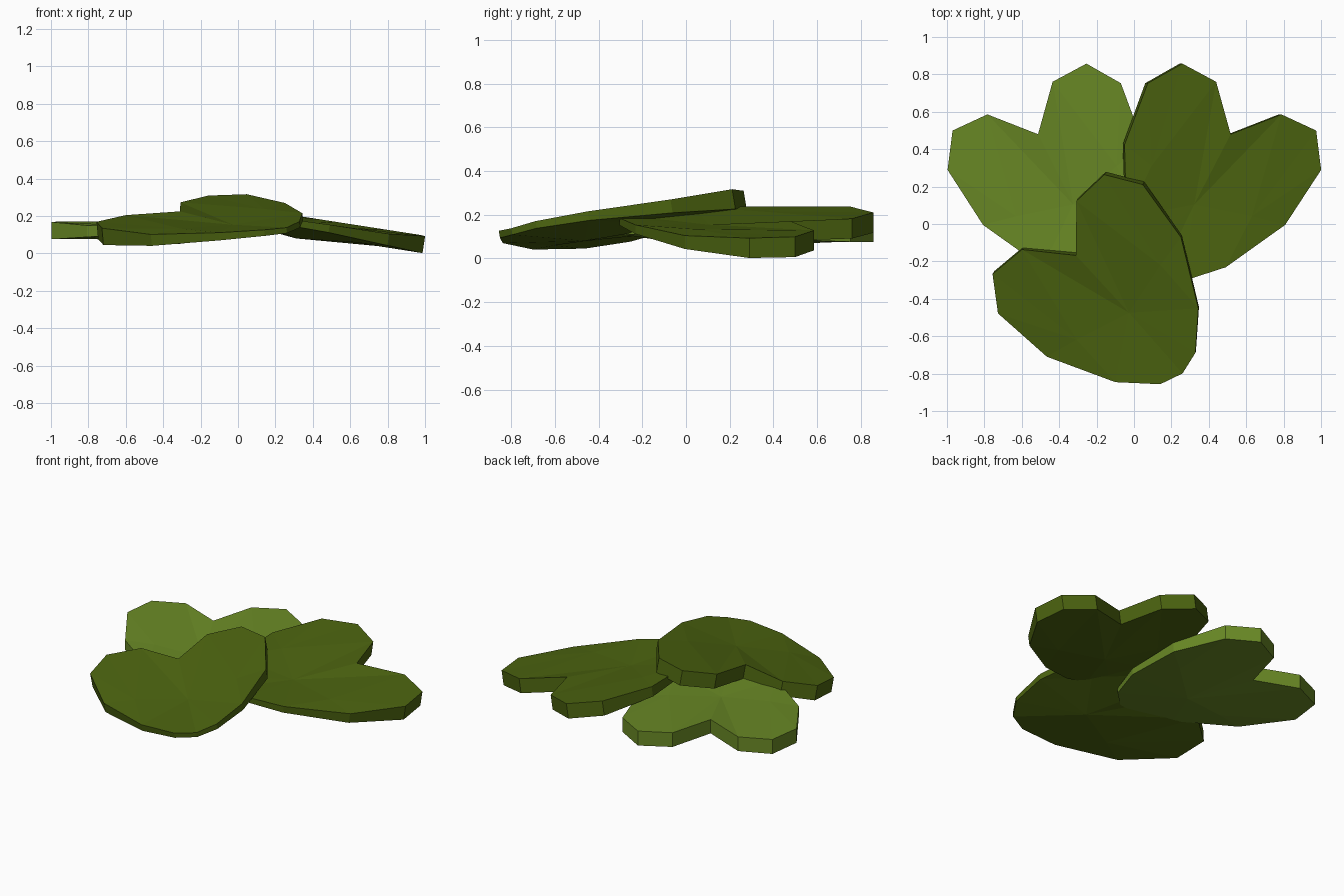
import bpy
import bmesh
from mathutils import Vector

if "Cube" in bpy.data.objects:
    bpy.data.objects.remove(bpy.data.objects["Cube"])


def make_material(name, color):
    mat = bpy.data.materials.new(name)
    mat.use_nodes = True
    mat.diffuse_color = (*color, 1)
    bsdf = mat.node_tree.nodes["Principled BSDF"]
    bsdf.inputs["Base Color"].default_value = (*color, 1)
    bsdf.inputs["Roughness"].default_value = 0.9
    return mat


light_green = make_material("light leaf green", (0.144, 0.254, 0.019))
dark_green = make_material("dark leaf green", (0.072, 0.127, 0.005))

# Half heart outline from notch to tip: across, along, top height, thickness
NOTCH = (0, 0, 0, 0.09)
SIDE = [
    (0.195, -0.216, 0, 0.092),
    (0.40, -0.222, 0, 0.094),
    (0.518, -0.046, -0.002, 0.092),
    (0.48, 0.302, -0.02, 0.062),
    (0.297, 0.647, -0.02, 0.042),
    (0.126, 0.815, -0.024, 0.033),
]
TIP = (0, 0.852, -0.032, 0.03)
# Sunken inner points: middle of the leaf and middle of each half
CENTRE = (0, 0.42, -0.045, 0.075)
INNER = (0.30, 0.34, -0.018, 0.075)


def make_leaf(name, mat, notch, axis, slope_across, slope_along):
    """Heart-shaped shallow dish; axis points from the notch to the tip."""
    ax, ay = Vector(axis).normalized()
    along = Vector((ax, ay, slope_along))
    across = Vector((-ay, ax, slope_across))
    normal = along.cross(across).normalized()
    bm = bmesh.new()

    def pair(point, sign=1):
        u, v, h, t = point
        top = Vector(notch) + across * u * sign + along * v + normal * h
        return bm.verts.new(top), bm.verts.new(top - normal * t)

    notch_pair, tip_pair, centre = pair(NOTCH), pair(TIP), pair(CENTRE)
    for sign in (1, -1):
        inner = pair(INNER, sign)
        side = [pair(p, sign) for p in SIDE]
        edge = [notch_pair, *side, tip_pair]
        # Facets around the inner point, the rest around the centre
        facets = [(inner, a, b) for a, b in zip(side[:4], side[1:5])]
        facets += [(centre, side[0], inner), (centre, inner, side[4])]
        facets += [(centre, edge[i], edge[i + 1]) for i in (0, 5, 6)]
        for facet in facets:
            bm.faces.new([p[0] for p in facet])
            bm.faces.new([p[1] for p in reversed(facet)])
        # Rim
        for a, b in zip(edge, edge[1:]):
            bm.faces.new((a[0], a[1], b[1], b[0]))
    bmesh.ops.recalc_face_normals(bm, faces=bm.faces)

    mesh = bpy.data.meshes.new(name)
    bm.to_mesh(mesh)
    bm.free()
    mesh.materials.append(mat)
    obj = bpy.data.objects.new(name, mesh)
    bpy.context.collection.objects.link(obj)


# Flat right leaf, left leaf drooping outward, front leaf resting on both
make_leaf("right_leaf", light_green, (-0.513, 0.48, 0.17), (0.447, -0.894), 0, 0)
make_leaf("left_leaf", dark_green, (0.517, 0.48, 0.17), (-0.447, -0.894), -0.139, 0.069)
make_leaf("front_leaf", dark_green, (-0.31, -0.168, 0.225), (0.665, -0.747), 0.175, -0.065)
